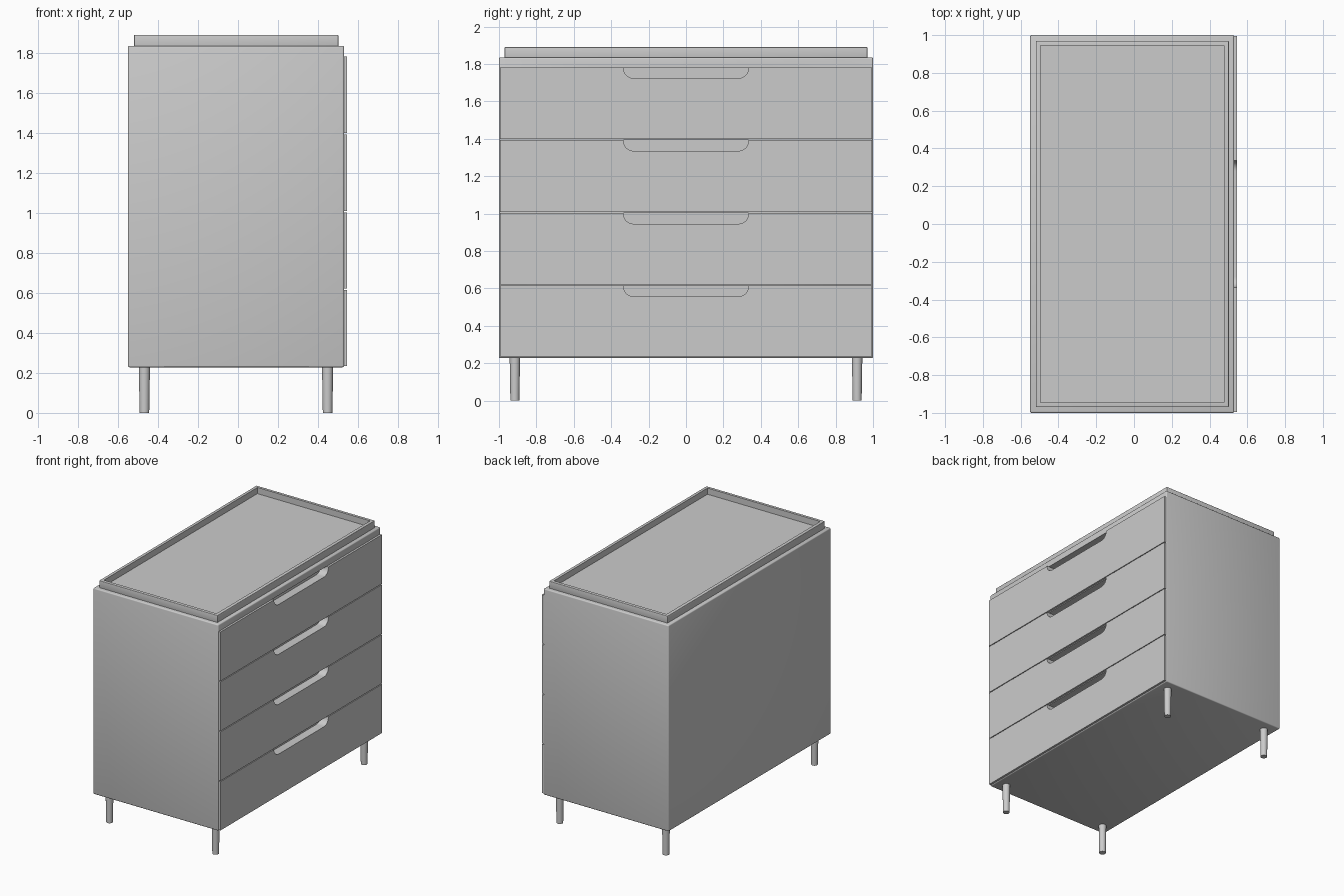
import bpy, bmesh, math
from mathutils import Vector

if "Cube" in bpy.data.objects:
    bpy.data.objects.remove(bpy.data.objects["Cube"], do_unlink=True)

# One plain grey for every part
grey = bpy.data.materials.new("plain_grey")
grey.use_nodes = True
grey.diffuse_color = (0.6, 0.6, 0.6, 1)
grey.node_tree.nodes["Principled BSDF"].inputs["Base Color"].default_value = (0.6, 0.6, 0.6, 1)


def finish(name, bm):
    bmesh.ops.recalc_face_normals(bm, faces=bm.faces)
    mesh = bpy.data.meshes.new(name)
    bm.to_mesh(mesh)
    bm.free()
    mesh.materials.append(grey)
    obj = bpy.data.objects.new(name, mesh)
    bpy.context.collection.objects.link(obj)
    return obj


def activate(obj):
    bpy.ops.object.select_all(action="DESELECT")
    obj.select_set(True)
    bpy.context.view_layer.objects.active = obj


def smooth(obj):
    activate(obj)
    bpy.ops.object.shade_smooth_by_angle(angle=math.radians(35))


def soften(obj, width):
    mod = obj.modifiers.new("soft_edges", "BEVEL")
    mod.width, mod.segments = width, 3
    activate(obj)
    bpy.ops.object.modifier_apply(modifier=mod.name)


def box(name, low, high):
    low, high = Vector(low), Vector(high)
    bm = bmesh.new()
    bmesh.ops.create_cube(bm, size=1)
    for v in bm.verts:
        v.co = (low + high) / 2 + v.co * (high - low)
    return finish(name, bm)


def carve(obj, cutter):
    mod = obj.modifiers.new("carve", "BOOLEAN")
    mod.operation, mod.solver, mod.object = "DIFFERENCE", "EXACT", cutter
    activate(obj)
    bpy.ops.object.modifier_apply(modifier=mod.name)
    bpy.data.objects.remove(cutter, do_unlink=True)


def prism(name, outline, x0, x1):
    """Extrude a (y, z) outline along x."""
    bm = bmesh.new()
    face = bm.faces.new([bm.verts.new((x0, y, z)) for y, z in outline])
    out = bmesh.ops.extrude_face_region(bm, geom=[face])
    moved = [g for g in out["geom"] if isinstance(g, bmesh.types.BMVert)]
    bmesh.ops.translate(bm, verts=moved, vec=(x1 - x0, 0, 0))
    return finish(name, bm)


def grip(top, height=0.058, half=0.335, radius=0.055):
    """Finger slot outline: open on top with rounded lower corners."""
    turns = [math.radians(a) for a in range(0, 91, 15)]
    right = [(half - radius + radius * math.cos(a),
              top - height + radius - radius * math.sin(a)) for a in turns]
    right.insert(0, (half, top))
    return right + [(-y, z) for y, z in reversed(right)]


FRONT, FACE, SIDE = 0.53, 0.546, 0.994
LEVELS = [0.235, 0.615, 1.003, 1.393, 1.782]

# Cabinet body with a hollow behind every finger slot
body = box("cabinet_body", (-0.55, -1, 0.228), (FRONT, 1, 1.835))
soften(body, 0.008)
for top in LEVELS[1:]:
    carve(body, prism("slot_cutter", grip(top), FRONT - 0.05, FRONT + 0.1))
smooth(body)

# Four drawer fronts, each notched along its top edge
for i, (low, top) in enumerate(zip(LEVELS, LEVELS[1:])):
    low += 0.006 if i else 0
    outline = [(-SIDE, low), (SIDE, low), (SIDE, top)] + grip(top) + [(-SIDE, top)]
    drawer = prism(f"drawer_front_{i + 1}", outline, FRONT - 0.002, FACE)
    smooth(drawer)

# Shallow tray on top
tray = box("top_tray", (-0.52, -0.97, 1.83), (0.502, 0.97, 1.89))
soften(tray, 0.004)
carve(tray, box("tray_cutter", (-0.495, -0.946, 1.842), (0.477, 0.946, 1.95)))
smooth(tray)

# Four slim tapered legs
for x, end in ((-0.468, "left"), (0.448, "right")):
    for y, row in ((-0.915, "front"), (0.915, "back")):
        bm = bmesh.new()
        bmesh.ops.create_cone(bm, cap_ends=True, segments=24, radius1=0.024,
                              radius2=0.028, depth=0.24)
        bmesh.ops.translate(bm, verts=bm.verts, vec=(x, y, 0.12))
        smooth(finish(f"{row}_{end}_leg", bm))
